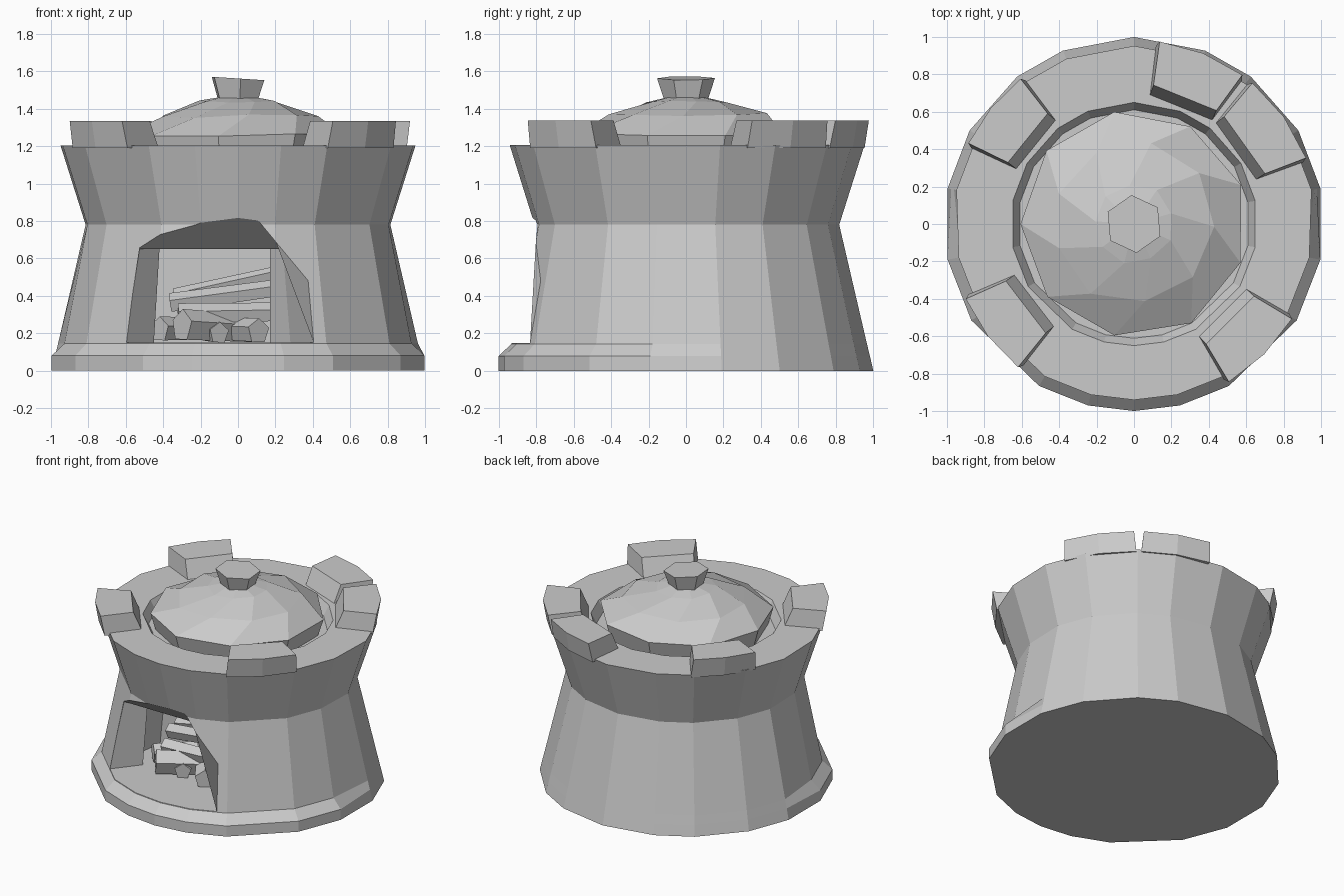
import bpy, bmesh, random
from math import sin, cos, radians
from mathutils import Vector

random.seed(4)
cube = bpy.data.objects.get("Cube")
if cube:
    bpy.data.objects.remove(cube)

stone = bpy.data.materials.new("grey stone")
stone.use_nodes = True
GREY = (0.6, 0.6, 0.6, 1)
stone.diffuse_color = GREY
stone.node_tree.nodes["Principled BSDF"].inputs["Base Color"].default_value = GREY


def loft(name, rings, cap_start=True, cap_end=True):
    """Skin a list of equally long point rings into one flat-shaded object."""
    bm = bmesh.new()
    loops = [[bm.verts.new(p) for p in ring] for ring in rings]
    n = len(loops[0])
    for a, b in zip(loops, loops[1:]):
        for i in range(n):
            j = (i + 1) % n
            bm.faces.new((a[i], a[j], b[j], b[i]))
    if cap_start:
        bm.faces.new(loops[0][::-1])
    if cap_end:
        bm.faces.new(loops[-1])
    bmesh.ops.recalc_face_normals(bm, faces=bm.faces)
    mesh = bpy.data.meshes.new(name)
    bm.to_mesh(mesh)
    bm.free()
    mesh.materials.append(stone)
    obj = bpy.data.objects.new(name, mesh)
    bpy.context.collection.objects.link(obj)
    return obj


def polar(angle, r, z, y_scale=1.0):
    a = radians(angle)
    return Vector((r * cos(a), r * sin(a) * y_scale, z))


# Stove body: flared wall, front lip, rim and shallow well
half = [-76, -60, -31, -11, 11, 30, 52, 68]
angles = [-90] + half + [90] + [180 - a for a in reversed(half)]


def body_ring(z, back, front=None):
    ring = []
    for a in angles:
        r = front if front and sin(radians(a)) < -0.15 else back
        ring.append(polar(a, r, z, 0.985))
    return ring


body = loft("stove_body", [
    body_ring(0.0, 1.015),
    body_ring(0.08, 0.996, 1.015),
    body_ring(0.145, 0.98, 0.945),
    body_ring(0.78, 0.83, 0.82),
    body_ring(1.205, 0.967, 0.955),
    body_ring(1.205, 0.66),
    body_ring(1.13, 0.62),
])


# Fire opening: slanted recess, tapered jambs, then a wider chamber
def section(y_low, y_high, z_low, z_high, low, high):
    return [(low[0], y_low, z_low), (low[1], y_low, z_low),
            (high[1], y_high, z_high), (high[0], y_high, z_high)]


cutter = loft("opening_cutter", [
    section(-1.1, -1.1, 0.15, 1.04, (-0.66, 0.64), (-0.3, -0.1)),
    section(-0.69, -0.61, 0.15, 0.65, (-0.6, 0.28), (-0.53, 0.24)),
    section(-0.5, -0.48, 0.15, 0.65, (-0.45, 0.17), (-0.42, 0.17)),
    section(-0.47, -0.46, 0.15, 0.65, (-0.6, 0.3), (-0.57, 0.3)),
    section(-0.15, -0.15, 0.15, 0.65, (-0.55, 0.28), (-0.5, 0.28)),
])
cutter.hide_render = True
cut = body.modifiers.new("opening", "BOOLEAN")
cut.operation = "DIFFERENCE"
cut.solver = "EXACT"
cut.object = cutter
graph = bpy.context.evaluated_depsgraph_get()
carved = bpy.data.meshes.new_from_object(body.evaluated_get(graph))
body.modifiers.clear()
body.data = carved
bpy.data.objects.remove(cutter)

# Raised blocks on the rim
for i, (a0, a1) in enumerate([(20, 51), (53, 83), (127, 155), (203, 232), (-60, -30)]):
    def block_ring(z, inner, outer, inset):
        lo, hi, mid = a0 + inset, a1 - inset, (a0 + a1) / 2
        return [polar(lo, inner, z), polar(lo, outer, z), polar(mid, outer, z),
                polar(hi, outer, z), polar(hi, inner, z)]
    loft(f"rim_block_{i + 1}", [block_ring(1.19, 0.69, 0.96, 0),
                                block_ring(1.335, 0.75, 0.985, 1)])


# Domed lid with staggered facets
def lid_ring(r, z, turn, jitter=0.015, count=9):
    return [polar(turn + i * 360 / count, r + random.uniform(-jitter, jitter),
                  z + random.uniform(-jitter, jitter)) for i in range(count)]


lid = loft("lid", [lid_ring(0.57, 1.13, 20, 0), lid_ring(0.605, 1.26, 20, 0.008),
                   lid_ring(0.43, 1.365, 38), lid_ring(0.21, 1.44, 56, 0.008),
                   lid_ring(0.08, 1.465, 56, 0)])

# Lid knob, narrow at the foot
tilt = [polar(a, 0.155, 1.567 - 0.05 * cos(radians(a)) * 0.2 - 0.005)
        for a in range(35, 395, 60)]
foot = [polar(a, 0.115, 1.44) for a in range(35, 395, 60)]
loft("lid_knob", [foot, tilt])


# Firewood inside the opening
def log(name, start, end, radius, sides=5):
    start, end = Vector(start), Vector(end)
    turn = (end - start).to_track_quat("Z", "Y")
    ring = [turn @ polar(i * 360 / sides + 20, radius, 0) for i in range(sides)]
    return loft(name, [[p + start for p in ring], [p * 0.9 + end for p in ring]])


logs = [
    ((0.11, -0.56, 0.21), (-0.1, -0.25, 0.22), 0.07),
    ((-0.3, -0.56, 0.24), (0.05, -0.3, 0.22), 0.09),
    ((-0.1, -0.52, 0.2), (-0.25, -0.25, 0.22), 0.06),
    ((-0.42, -0.42, 0.22), (-0.2, -0.2, 0.22), 0.07),
    ((-0.32, -0.42, 0.3), (0.2, -0.4, 0.31), 0.06),
    ((-0.36, -0.3, 0.36), (0.22, -0.34, 0.44), 0.055),
    ((-0.34, -0.24, 0.4), (0.24, -0.26, 0.53), 0.04),
]
for i, (start, end, radius) in enumerate(logs):
    log(f"firewood_{i + 1}", start, end, radius)
